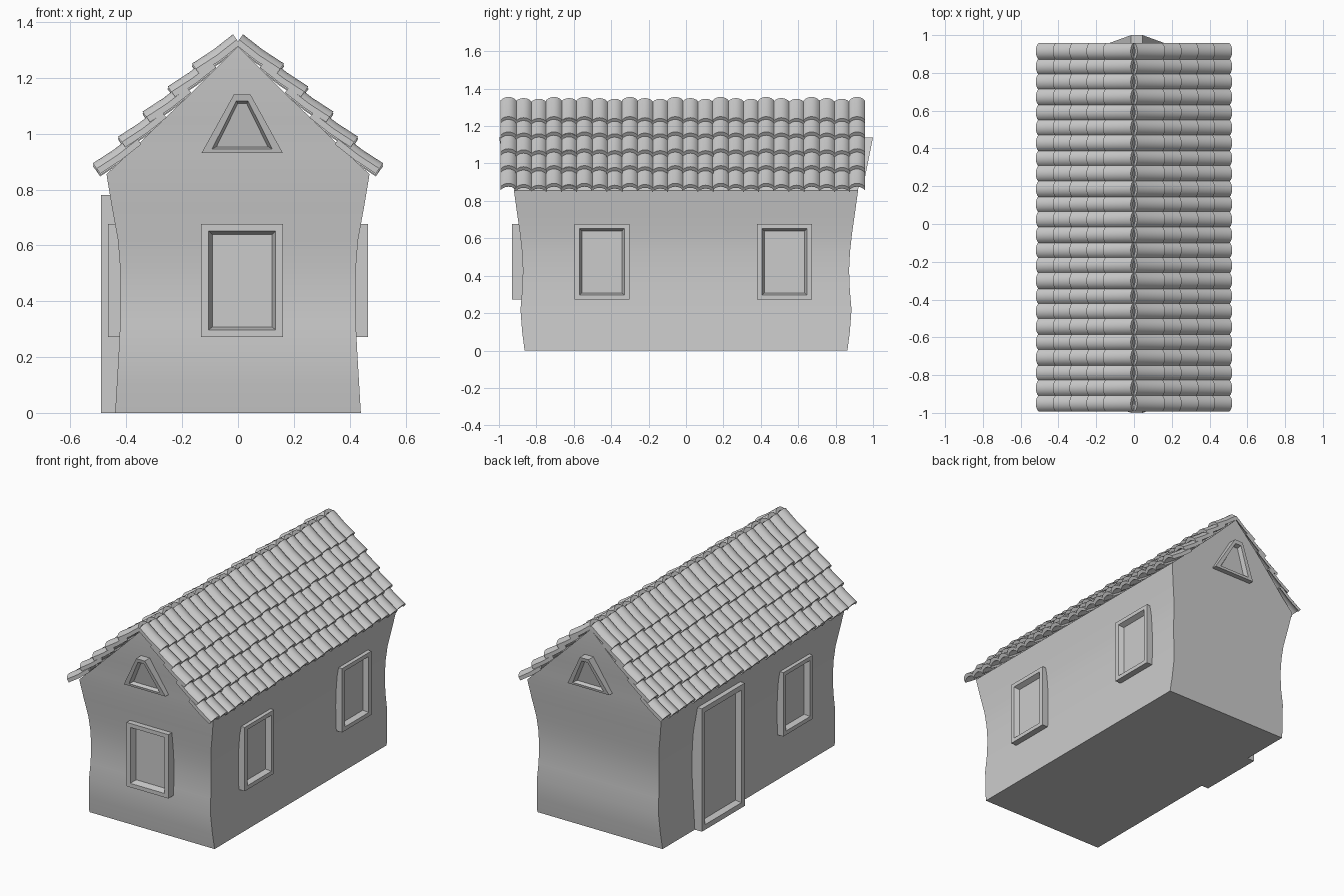
import bpy, bmesh, math
from mathutils import Vector

cube = bpy.data.objects.get("Cube")
if cube:
    bpy.data.objects.remove(cube, do_unlink=True)

GREY = (0.6, 0.6, 0.6, 1)
plaster = bpy.data.materials.new("plain_grey")
plaster.use_nodes = True
plaster.diffuse_color = GREY
plaster.node_tree.nodes["Principled BSDF"].inputs["Base Color"].default_value = GREY


def finish(name, bm, smooth=True):
    bmesh.ops.recalc_face_normals(bm, faces=bm.faces)
    mesh = bpy.data.meshes.new(name)
    bm.to_mesh(mesh)
    bm.free()
    mesh.materials.append(plaster)
    obj = bpy.data.objects.new(name, mesh)
    bpy.context.collection.objects.link(obj)
    if smooth:
        bpy.ops.object.select_all(action='DESELECT')
        obj.select_set(True)
        bpy.context.view_layer.objects.active = obj
        bpy.ops.object.shade_smooth_by_angle(angle=math.radians(35))
    return obj


def loft(bm, rings, caps=True):
    """Skin a row of closed rings and cap both ends."""
    rows = [[bm.verts.new(p) for p in ring] for ring in rings]
    for a, b in zip(rows, rows[1:]):
        for i in range(len(a)):
            j = (i + 1) % len(a)
            bm.faces.new((a[i], a[j], b[j], b[i]))
    if caps:
        bm.faces.new(rows[0][::-1])
        bm.faces.new(rows[-1])


# Bowed walls rising into leaning gables: height, half width, half length
PROFILE = [(0, .44, .863), (.1, .434, .876), (.22, .427, .885), (.32, .422, .876),
           (.43, .42, .872), (.53, .423, .877), (.62, .43, .887), (.74, .452, .904),
           (.855, .471, .92), (.93, .39, .926), (1.05, .267, .94), (1.14, .173, .95),
           (1.31, .003, .955)]
bm = bmesh.new()
loft(bm, [[(sx * hx, sy * hy, z) for sx, sy in ((-1, -1), (1, -1), (1, 1), (-1, 1))]
          for z, hx, hy in PROFILE])
finish("walls", bm)


# Frames: outer edge, splayed reveal and recessed panel
def place(side, u, d, z):
    return {"front": (u, -d, z), "back": (u, d, z),
            "east": (d, u, z), "west": (-d, u, z)}[side]


def frame(name, side, outlines, depths, lean=0, base=0):
    """Outlines are outer, opening and panel; depths are root, face and panel."""
    outer, opening, panel = outlines
    root, face, back = depths
    bm = bmesh.new()
    loft(bm, [[place(side, u, d + lean * (z - base), z) for u, z in ring]
              for ring, d in ((outer, root), (outer, face), (opening, face), (panel, back))])
    finish(name, bm, smooth=False)


def rect(cu, hw, z0, z1):
    return [(cu - hw, z0), (cu + hw, z0), (cu + hw, z1), (cu - hw, z1)]


def window(name, side, u, depths):
    frame(name, side, [rect(u, .147, .272, .677), rect(u, .12, .297, .652),
                       rect(u, .107, .308, .638)], depths)


SIDE_DEPTHS = (.40, .465, .433)
window("front_window", "front", .015, (.85, .93, .89))
window("left_front_window", "east", -.45, SIDE_DEPTHS)
window("left_back_window", "east", .527, SIDE_DEPTHS)
window("right_window", "west", -.46, SIDE_DEPTHS)
frame("door", "west", [rect(.325, .215, 0, .78), rect(.325, .182, .033, .747),
                       rect(.325, .168, .045, .733)], (.40, .49, .456))


def trapezoid(low, high, z0, z1):
    c = .015
    return [(c - low, z0), (c + low, z0), (c + high, z1), (c - high, z1)]


for side in ("front", "back"):
    frame(side + "_gable_window", side,
          [trapezoid(.146, .03, .93, 1.14), trapezoid(.108, .021, .945, 1.117),
           trapezoid(.092, .016, .953, 1.108)],
          (.9, .958, .932), lean=.2, base=.93)


# Barrel roof tiles: courses overlap down each slope
PITCH = .081
COURSES = [(.52, .888), (.43, .983), (.342, 1.073), (.252, 1.163), (.165, 1.245)]
RUN, RISE, THICK, SAG = .147, .105, .022, .004
HALF_ANGLE = math.radians(58)
STEPS = 6
normal = Vector((RISE, 0, RUN)).normalized()


def tile(bm, side, y, x, z):
    radius = (PITCH / 2 + .002) / math.sin(HALF_ANGLE)
    arc = []
    for i in range(STEPS + 1):
        a = HALF_ANGLE * (2 * i / STEPS - 1)
        arc.append((radius * math.sin(a), radius * (math.cos(a) - 1)))
    section = arc + [(u, h - THICK) for u, h in reversed(arc)]
    rings = []
    for t in (0, .5, 1):
        crest = Vector((x - RUN * t, y, z + RISE * t)) - normal * SAG * 4 * t * (1 - t)
        ring = [crest + normal * h + Vector((0, u, 0)) for u, h in section]
        rings.append([(side * p.x, p.y, p.z) for p in ring])
    loft(bm, rings)


# Two runs of columns, lapping near the front
columns = [-.99 + PITCH * (i + .5) for i in range(5)]
columns += [-.665 + PITCH * (i + .5) for i in range(20)]
for side, name in ((1, "left_roof_tiles"), (-1, "right_roof_tiles")):
    bm = bmesh.new()
    for c, y in enumerate(columns):
        lift = (.006, 0, -.004)[c % 3]
        for x, z in COURSES:
            tile(bm, side, y, x, z + lift)
    finish(name, bm)
